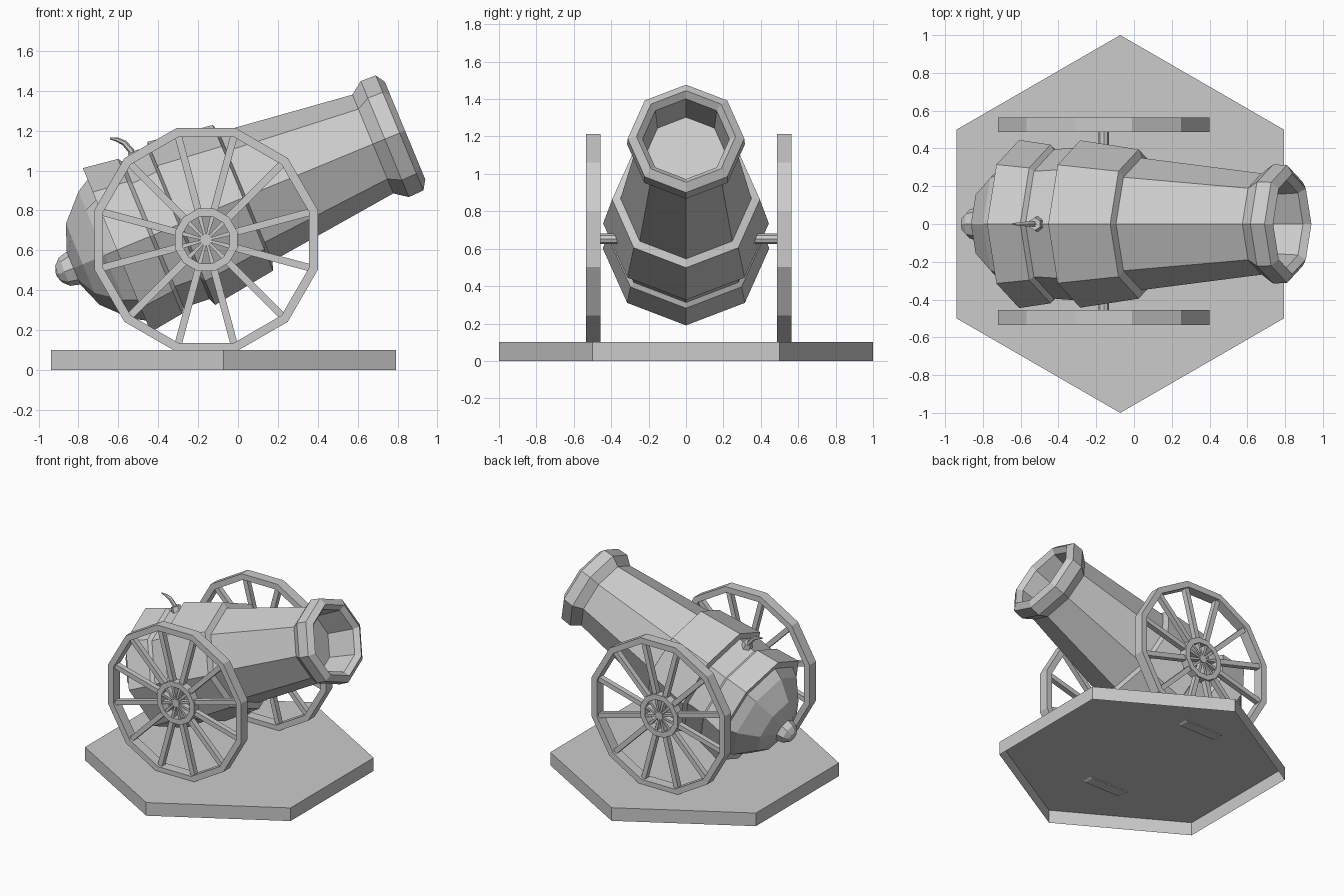
import bpy, bmesh
from math import sin, cos, pi, radians
from mathutils import Vector, Matrix

if "Cube" in bpy.data.objects:
    bpy.data.objects.remove(bpy.data.objects["Cube"])


def make(name, bm):
    bmesh.ops.recalc_face_normals(bm, faces=bm.faces[:])
    me = bpy.data.meshes.new(name)
    bm.to_mesh(me)
    bm.free()
    ob = bpy.data.objects.new(name, me)
    bpy.context.collection.objects.link(ob)
    return ob


def loft(bm, rings, closed=False):
    """Bridge successive rings of points; cap the ends or close the loop."""
    loops = [[bm.verts.new(p) for p in r] for r in rings]
    n = len(loops[0])
    pairs = list(zip(loops, loops[1:]))
    if closed:
        pairs.append((loops[-1], loops[0]))
    for a, b in pairs:
        for i in range(n):
            j = (i + 1) % n
            bm.faces.new((a[i], a[j], b[j], b[i]))
    if not closed:
        bm.faces.new(loops[0][::-1])
        bm.faces.new(loops[-1])


# Barrel frame: axis tilted 22.5 degrees upward, origin at the muzzle
TILT = radians(22.5)
MUZZLE = Vector((0.838, 0, 1.20))
AXIS = Vector((cos(TILT), 0, sin(TILT)))
UP = Vector((-sin(TILT), 0, cos(TILT)))
SIDE = Vector((0, 1, 0))


def barrel_ring(a, r, n=8):
    return [MUZZLE + AXIS * a + UP * (r * cos(2 * pi * i / n)) + SIDE * (r * sin(2 * pi * i / n))
            for i in range(n)]


def turned(name, profile, n=8):
    bm = bmesh.new()
    loft(bm, [barrel_ring(a, r, n) for a, r in profile])
    return make(name, bm)


# Barrel: breech dome, rear band, middle band, tapered tube, muzzle lip, bore
turned("barrel", [
    (-1.80, 0.09), (-1.75, 0.22), (-1.63, 0.345), (-1.56, 0.385),
    (-1.565, 0.445), (-1.385, 0.42), (-1.365, 0.395),
    (-1.23, 0.405), (-1.215, 0.443), (-0.88, 0.395), (-0.865, 0.35),
    (-0.175, 0.268), (-0.11, 0.315), (-0.03, 0.312), (0, 0.265),
    (-0.035, 0.232), (-0.25, 0.215)])

# Breech knob
turned("breech_knob", [(-1.805 + 0.088 * cos(t), max(0.088 * sin(t), 0.008))
                       for t in [pi * k / 6 for k in range(7)]])

# Fuse collar and curved tapering fuse
hole = MUZZLE + AXIS * -1.30 + UP * 0.40
bm = bmesh.new()
bmesh.ops.create_cone(bm, cap_ends=True, segments=6, radius1=0.042, radius2=0.034, depth=0.05,
                      matrix=Matrix.Translation(hole) @ Matrix.Rotation(-TILT, 4, 'Y'))
make("fuse_collar", bm)
bm = bmesh.new()
path = [(-0.52, 1.06, 0.017), (-0.537, 1.10, 0.016), (-0.57, 1.138, 0.014),
        (-0.605, 1.155, 0.011), (-0.642, 1.162, 0.005)]
rings = []
for k, (x, z, r) in enumerate(path):
    p, q = path[max(k - 1, 0)], path[min(k + 1, len(path) - 1)]
    d = Vector((q[0] - p[0], 0, q[1] - p[1])).normalized()
    m = d.cross(SIDE)
    rings.append([Vector((x, 0, z)) + m * (r * cos(pi * i / 3)) + SIDE * (r * sin(pi * i / 3))
                  for i in range(6)])
loft(bm, rings)
make("fuse", bm)

# Wheels: 12-sided rim, hub ring, long spokes, small hub spokes
CX, CZ = -0.16, 0.652


def polar(r, ang, y, off=0.0):
    return Vector((CX + r * cos(ang) - off * sin(ang), y, CZ + r * sin(ang) + off * cos(ang)))


ANGLES = [radians(15 + 30 * i) for i in range(12)]


def hoop(bm, r_in, r_out, y, h):
    loft(bm, [[polar(r, a, yy) for a in ANGLES]
              for r, yy in ((r_in, y - h), (r_out, y - h), (r_out, y + h), (r_in, y + h))], True)


def spokes(bm, r0, r1, w0, w1, y, h):
    for a in ANGLES:
        loft(bm, [[polar(r, a, y - h, -w), polar(r, a, y - h, w),
                   polar(r, a, y + h, w), polar(r, a, y + h, -w)]
                  for r, w in ((r0, w0), (r1, w1))])


for side, y in (("right", -0.495), ("left", 0.525)):
    bm = bmesh.new()
    hoop(bm, 0.535, 0.58, y, 0.039)
    make(side + "_wheel_rim", bm)
    bm = bmesh.new()
    hoop(bm, 0.122, 0.162, y, 0.03)
    spokes(bm, 0.02, 0.13, 0.006, 0.011, y, 0.022)
    loft(bm, [[polar(0.03, a, yy) for a in ANGLES] for yy in (y - 0.028, y + 0.028)])
    make(side + "_wheel_hub", bm)
    bm = bmesh.new()
    spokes(bm, 0.15, 0.55, 0.018, 0.018, y, 0.02)
    make(side + "_wheel_spokes", bm)

# Axle
bm = bmesh.new()
loft(bm, [[polar(0.028, pi * i / 4, y) for i in range(8)] for y in (-0.5, 0.53)])
make("axle", bm)

# Hexagonal base plate, hollow underneath
bm = bmesh.new()
loft(bm, [[Vector((-0.073 + sin(pi * i / 3), cos(pi * i / 3), z)) for i in range(6)] for z in (0, 0.1)])
base = make("base_plate", bm)
bm = bmesh.new()
bm.from_mesh(base.data)
bmesh.ops.delete(bm, geom=[f for f in bm.faces if f.normal.z < -0.9], context='FACES_ONLY')
bm.to_mesh(base.data)
bm.free()
